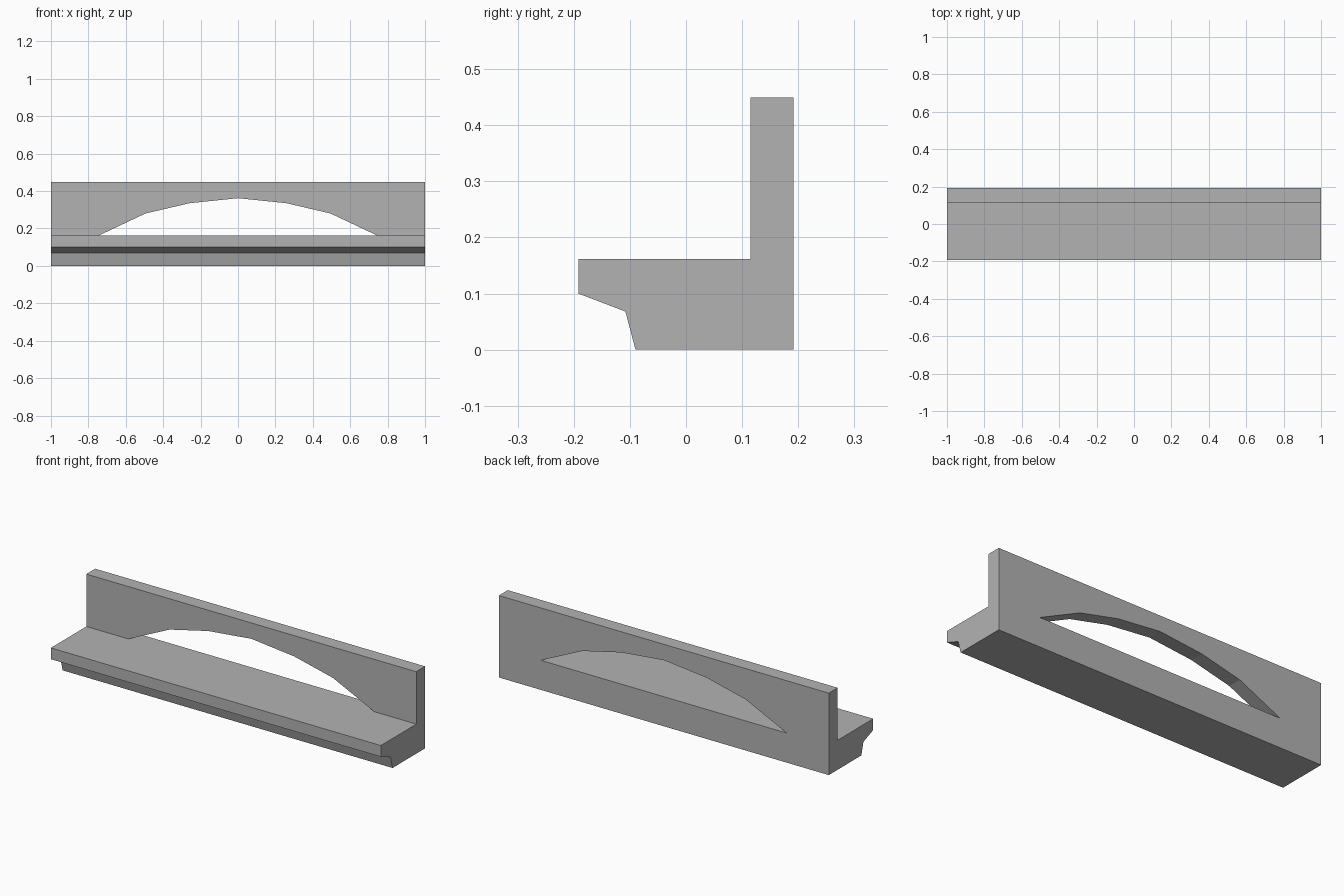
import bpy
import bmesh
from mathutils import Vector

cube = bpy.data.objects.get("Cube")
if cube:
    bpy.data.objects.remove(cube, do_unlink=True)

grey = bpy.data.materials.new("stone grey")
grey.use_nodes = True
colour = (0.45, 0.45, 0.45, 1)
grey.diffuse_color = colour
grey.node_tree.nodes["Principled BSDF"].inputs["Base Color"].default_value = colour


def prism(name, outline, offset):
    """Extrude a closed flat outline along an offset into a solid part."""
    bm = bmesh.new()
    face = bm.faces.new([bm.verts.new(p) for p in outline])
    extruded = bmesh.ops.extrude_face_region(bm, geom=[face], use_keep_orig=True)
    moved = [g for g in extruded["geom"] if isinstance(g, bmesh.types.BMVert)]
    bmesh.ops.translate(bm, verts=moved, vec=Vector(offset))
    bmesh.ops.recalc_face_normals(bm, faces=bm.faces)
    mesh = bpy.data.meshes.new(name)
    bm.to_mesh(mesh)
    bm.free()
    mesh.materials.append(grey)
    obj = bpy.data.objects.new(name, mesh)
    bpy.context.collection.objects.link(obj)
    return obj


HALF, LEDGE, TOP = 1.0, 0.162, 0.449
BACK, WALL_FRONT = 0.192, 0.115

# Ledge with an undercut front lip, running the full length
profile = [(BACK, 0), (BACK, LEDGE), (-BACK, LEDGE), (-BACK, 0.1),
           (-0.108, 0.068), (-0.09, 0)]
prism("ledge", [(-HALF, y, z) for y, z in profile], (2 * HALF, 0, 0))

# Upright back wall with a faceted arched opening standing on the ledge
half_arch = [(0.745, LEDGE), (0.495, 0.28), (0.26, 0.335)]
arch = [(-x, z) for x, z in half_arch] + [(0, 0.362)] + half_arch[::-1]
outline = [(-HALF, TOP), (-HALF, LEDGE)] + arch + [(HALF, LEDGE), (HALF, TOP)]
prism("arched_back_wall", [(x, WALL_FRONT, z) for x, z in outline],
      (0, BACK - WALL_FRONT, 0))
